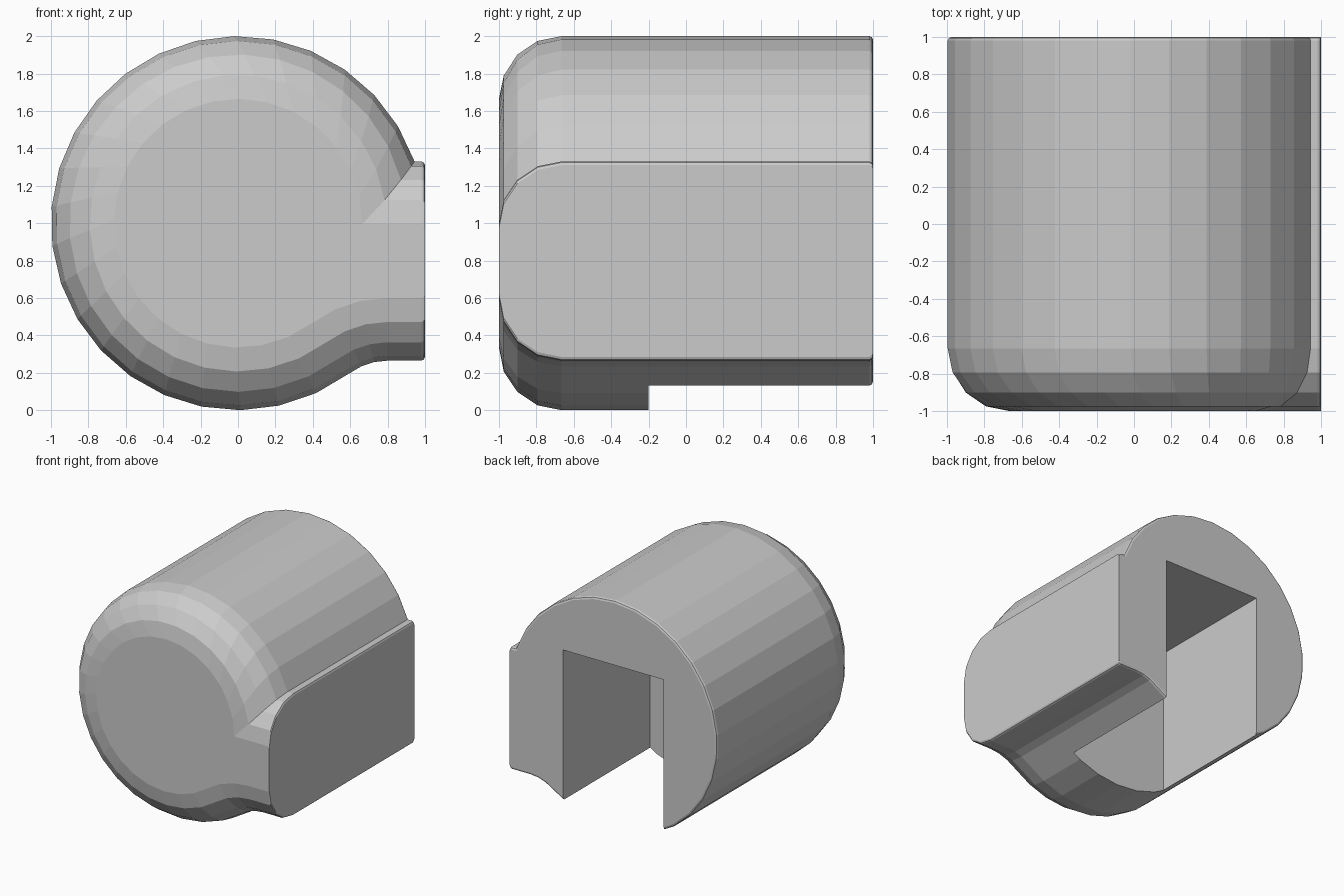
import bpy, bmesh
from math import sin, cos, asin, atan2, pi, sqrt, radians

if "Cube" in bpy.data.objects:
    bpy.data.objects.remove(bpy.data.objects["Cube"])

TOP, BOT = 1.33, 0.265      # heights of the flat side boss
RHO = 0.34                  # radius of the concave blend under the boss
FIL = 0.335                 # front edge rounding
SEG = 24                    # facets round the barrel


def outline(e):
    """Barrel + side boss section in x/z, inset by e (side face stays at x=1)."""
    r = 1 - e
    # barrel arc, from the valley above the boss round to the lower blend
    a0 = asin((TOP - 1 - e) / r)
    cz = BOT - RHO
    cx = sqrt((1 + RHO) ** 2 - (1 - cz) ** 2)
    a1 = 2 * pi + atan2(cz - 1, cx)
    pts = []
    for i in range(SEG + 1):
        a = a0 + (a1 - a0) * i / SEG
        pts.append((r * cos(a), 1 + r * sin(a)))
    # concave blend into the underside of the boss
    b0 = a1 - pi
    for i in range(1, 4):
        b = b0 + (pi / 2 - b0) * i / 3
        pts.append((cx + (RHO + e) * cos(b), cz + (RHO + e) * sin(b)))
    # flat side face with small eased corners
    z0, z1, c = BOT + e, TOP - e, 0.02
    pts += [(1 - c, z0), (1 - c * 0.3, z0 + c * 0.3), (1, z0 + c),
            (1, z1 - c), (1 - c * 0.3, z1 - c * 0.3), (1 - c, z1)]
    return pts


# rings from the front face to the back face: (inset, y)
rings = []
for k in range(5):
    t = radians(90 - 22.5 * k)
    rings.append((FIL * (1 - cos(t)), -1 + FIL * (1 - sin(t))))
rings += [(0.0, 0.98), (0.006, 0.994), (0.02, 1.0)]

bm = bmesh.new()
loops = [[bm.verts.new((x, y, z)) for x, z in outline(e)] for e, y in rings]
n = len(loops[0])
for p, q in zip(loops, loops[1:]):
    for i in range(n):
        j = (i + 1) % n
        bm.faces.new((p[i], p[j], q[j], q[i]))
bm.faces.new(loops[0])
bm.faces.new(loops[-1])
bmesh.ops.recalc_face_normals(bm, faces=bm.faces)
me = bpy.data.meshes.new("barrel_housing")
bm.to_mesh(me)
bm.free()
housing = bpy.data.objects.new("barrel_housing", me)
bpy.context.collection.objects.link(housing)

# rectangular slot open at the back and underneath
bpy.ops.mesh.primitive_cube_add(size=1, location=(0, 0.65, 0.47))
slot = bpy.context.object
slot.name = "slot_cutter"
slot.scale = (0.97, 1.7, 1.94)
slot.hide_render = True
slot.display_type = 'WIRE'

cut = housing.modifiers.new("slot", 'BOOLEAN')
cut.operation = 'DIFFERENCE'
cut.solver = 'EXACT'
cut.object = slot
